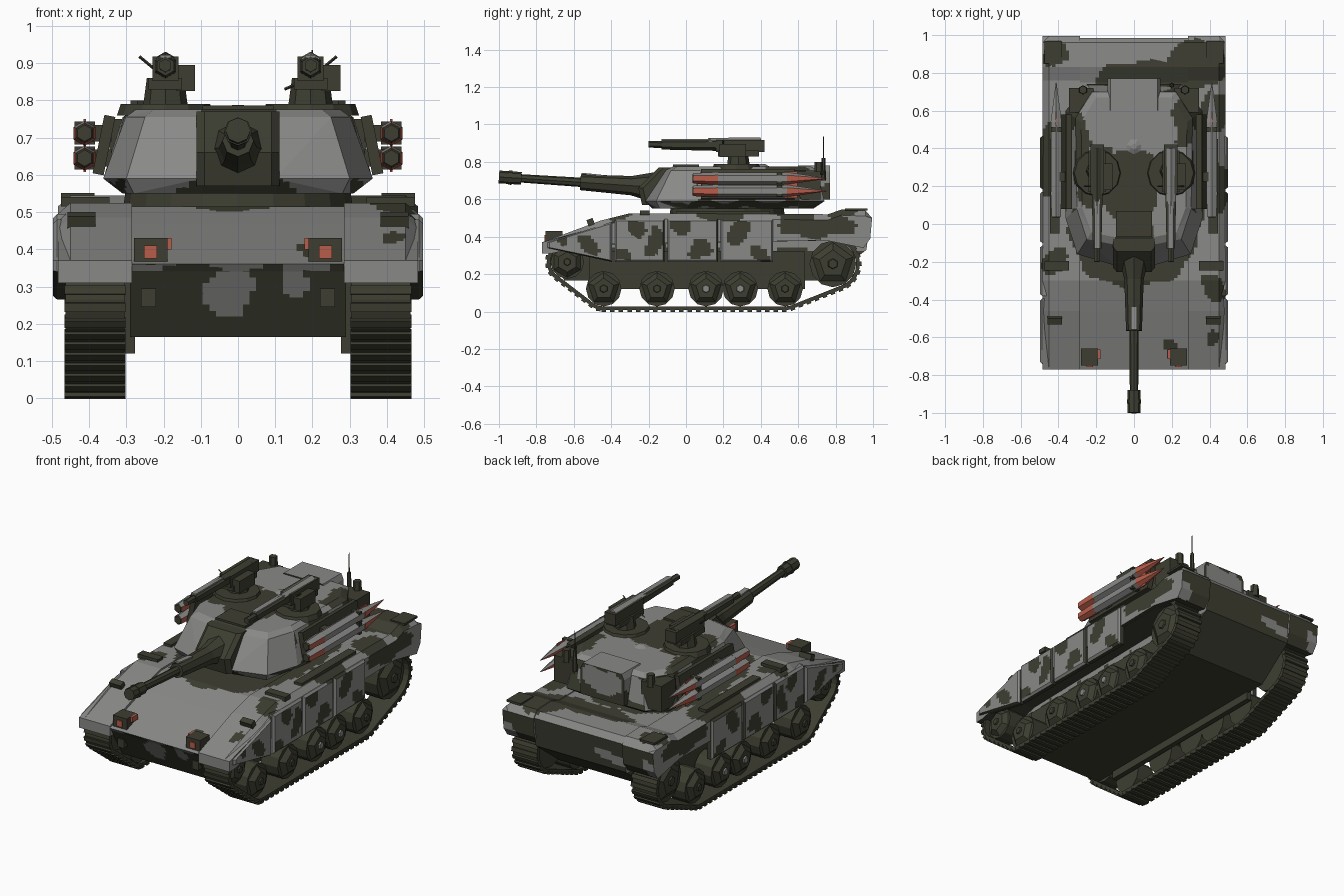
import bpy, bmesh, math
from mathutils import Vector, Matrix
from mathutils.geometry import convex_hull_2d

if "Cube" in bpy.data.objects:
    bpy.data.objects.remove(bpy.data.objects["Cube"])


def material(name, rgb):
    m = bpy.data.materials.new(name)
    m.diffuse_color = (*rgb, 1)
    m.use_nodes = True
    m.node_tree.nodes["Principled BSDF"].inputs["Base Color"].default_value = m.diffuse_color
    return m


GREY = material("camo grey", (0.25, 0.25, 0.245))
OLIVE = material("dark olive", (0.047, 0.048, 0.031))
RED = material("rust red", (0.48, 0.11, 0.07))
BOTH = [GREY, OLIVE]


def finish(name, bm, mats, paint=None, step=0.018):
    bmesh.ops.recalc_face_normals(bm, faces=bm.faces)
    if paint:  # slice into small cells, then choose the colour per cell
        bmesh.ops.triangulate(bm, faces=bm.faces)
        for axis in range(3):
            lo = min(v.co[axis] for v in bm.verts)
            hi = max(v.co[axis] for v in bm.verts)
            no = Vector([float(i == axis) for i in range(3)])
            for k in range(1, int((hi - lo) / step) + 1):
                bmesh.ops.bisect_plane(bm, geom=bm.verts[:] + bm.edges[:] + bm.faces[:],
                                       plane_co=no * (lo + k * step - 0.003), plane_no=no)
        for f in bm.faces:
            f.material_index = int(paint(f.calc_center_median(), f.normal))
    me = bpy.data.meshes.new(name)
    bm.to_mesh(me)
    bm.free()
    for m in mats:
        me.materials.append(m)
    ob = bpy.data.objects.new(name, me)
    bpy.context.collection.objects.link(ob)
    return ob


def loft(name, rings, mats, paint=None):
    bm = bmesh.new()
    vs = [[bm.verts.new(p) for p in r] for r in rings]
    n = len(rings[0])
    for a, b in zip(vs, vs[1:]):
        for i in range(n):
            bm.faces.new((a[i], a[(i + 1) % n], b[(i + 1) % n], b[i]))
    bm.faces.new(vs[0])
    bm.faces.new(vs[-1])
    return finish(name, bm, mats, paint)


def box(name, c, size, mat, tilt=0, axis='X'):
    bm = bmesh.new()
    bmesh.ops.create_cube(bm, size=1, matrix=Matrix.Translation(c) @ Matrix.Rotation(tilt, 4, axis)
                          @ Matrix.Diagonal((*size, 1)))
    return finish(name, bm, [mat])


def cyl(name, a, b, r0, r1, mat, sides=8, grey_top=False):
    a, b = Vector(a), Vector(b)
    d = b - a
    bm = bmesh.new()
    bmesh.ops.create_cone(bm, cap_ends=True, segments=sides, radius1=r0, radius2=r1, depth=d.length,
                          matrix=Matrix.Translation((a + b) / 2) @ d.to_track_quat('Z', 'Y').to_matrix().to_4x4())
    for f in bm.faces:
        f.material_index = int(grey_top and f.normal.z > 0.7)
    return finish(name, bm, [mat, GREY] if grey_top else [mat])


def blob(u, v, spots):
    u += 0.012 * math.sin(31 * v + 9 * u)
    v += 0.012 * math.sin(27 * u + 2)
    return any(abs((u - a) / ra) ** 2.6 + abs((v - b) / rb) ** 2.6 < 1 for a, b, ra, rb in spots)


def camo(top, side, front_grey=(), rear_grey=()):
    def rule(p, n):
        if n.z < -0.8:
            return True
        if n.z > 0.4:
            return blob(p.x, p.y, top)
        if abs(n.x) > 0.6:
            return blob(p.y, p.z, side)
        return not blob(p.x, p.z, front_grey if n.y < 0 else rear_grey)
    return rule


TOP = [(0, 0.17, 0.36, 0.5), (0.1, 0.77, 0.3, 0.09), (0.33, 0.85, 0.16, 0.12), (-0.42, 0.9, 0.07, 0.06),
       (0.42, -0.33, 0.06, 0.07), (0.41, -0.6, 0.03, 0.04), (-0.42, -0.2, 0.06, 0.07), (-0.43, 0.35, 0.08, 0.2),
       (0.44, 0.2, 0.07, 0.13), (0.43, 0.6, 0.08, 0.1), (0.2, -0.66, 0.04, 0.06)]
SIDE = [(-0.52, 0.36, 0.055, 0.05), (-0.66, 0.38, 0.03, 0.03), (-0.27, 0.45, 0.05, 0.045), (-0.17, 0.37, 0.04, 0.08),
        (-0.34, 0.3, 0.05, 0.03), (-0.02, 0.46, 0.05, 0.04), (0.07, 0.33, 0.06, 0.05), (0.28, 0.42, 0.05, 0.07),
        (0.4, 0.31, 0.05, 0.04), (0.7, 0.452, 0.21, 0.055)]

# Central hull
hull = [(-0.77, 0.36), (-0.46, 0.465), (-0.3, 0.515), (0.75, 0.515), (0.83, 0.54), (0.96, 0.535), (0.985, 0.5),
        (0.965, 0.33), (0.75, 0.165), (-0.65, 0.165), (-0.755, 0.34)]
loft("hull", [[(x, y, z) for y, z in hull] for x in (-0.29, 0.29)], BOTH,
     camo(TOP, [(0, 0.2, 2, 0.14)], [(-0.02, 0.29, 0.06, 0.06), (0.14, 0.31, 0.035, 0.04), (0, 0.36, 0.3, 0.008)],
          [(-0.2, 0.4, 0.1, 0.03)]))
cyl("turret_ring", (0, 0.22, 0.5), (0, 0.22, 0.57), 0.31, 0.3, OLIVE, 20)

# Running gear data: y, z, radius
wheels = [(-0.635, 0.265, 0.09)] + [(y, 0.122, 0.095) for y in (-0.44, -0.155, 0.107, 0.29, 0.53)] + [(0.785, 0.255, 0.125)]
pts = [Vector((y + (r + 0.02) * math.cos(t * math.pi / 12), z + (r + 0.02) * math.sin(t * math.pi / 12)))
       for y, z, r in wheels for t in range(24)]
belt = [pts[i] for i in convex_hull_2d(pts)]
middle = Vector((0.05, 0.22))
inner = []
for p, q, r in zip(belt[-1:] + belt[:-1], belt, belt[1:] + belt[:1]):
    t = ((q - p).normalized() + (r - q).normalized()).normalized()
    n = Vector((t.y, -t.x))
    inner.append(q - 0.02 * (n if n.dot(q - middle) > 0 else -n))

for s in (1, -1):
    tag = "right" if s > 0 else "left"
    # Fender with chamfered outer edge
    prof = [(-0.77, 0.31), (-0.77, 0.37), (-0.46, 0.485), (-0.3, 0.525), (0.76, 0.52), (0.83, 0.545), (0.96, 0.54),
            (0.995, 0.5), (0.985, 0.39), (0.95, 0.34), (0.75, 0.38), (-0.5, 0.36), (-0.72, 0.31)]
    low = [(y, z - 0.03 if 1 < i < 7 else z) for i, (y, z) in enumerate(prof)]
    loft("fender_" + tag, [[(s * x, y, z) for y, z in p] for x, p in ((0.285, prof), (0.45, prof), (0.484, low))],
         BOTH, camo(TOP, SIDE, [(s * 0.39, 0.34, 0.2, 0.1)], [(s * 0.46, 0.4, 0.05, 0.05)]))
    # Side skirt panels
    for k, q in enumerate([[(-0.74, 0.34), (-0.395, 0.265), (-0.395, 0.48), (-0.74, 0.37)]] +
                          [[(a, 0.265), (b, 0.265), (b, 0.495), (a, 0.495)]
                           for a, b in ((-0.38, -0.115), (-0.1, 0.17), (0.185, 0.465))]):
        cy, cz = sum(p[0] for p in q) / 4, sum(p[1] for p in q) / 4
        inset = [(cy + (y - cy) * 0.94, cz + (z - cz) * 0.9) for y, z in q]
        loft(f"skirt_{tag}_{k}", [[(s * x, y, z) for y, z in p] for x, p in ((0.462, q), (0.486, q), (0.497, inset))],
             BOTH, camo(TOP, SIDE, [(s * 0.48, 0.4, 0.1, 0.2)]))
    # Track belt: hollow loop with pads
    bm = bmesh.new()
    rows = [[bm.verts.new((s * x, *p)) for p in loop]
            for x, loop in ((0.305, belt), (0.463, belt), (0.463, inner), (0.305, inner))]
    for a, b in zip(rows, rows[1:] + rows[:1]):
        for i in range(len(a)):
            bm.faces.new((a[i - 1], a[i], b[i], b[i - 1]))
    carry = 0
    for p, q in zip(belt, belt[1:] + belt[:1]):
        d = q - p
        while carry < d.length:
            m = p + d.normalized() * carry
            bmesh.ops.create_cube(bm, size=1, matrix=Matrix.Translation((s * 0.384, m.x, m.y))
                                  @ Matrix.Rotation(math.atan2(d.y, d.x), 4, 'X') @ Matrix.Diagonal((0.164, 0.024, 0.017, 1)))
            carry += 0.046
        carry -= d.length
    finish("track_" + tag, bm, [OLIVE])
    # Wheels with rim, dish and hub
    for k, (y, z, r) in enumerate(wheels):
        cyl(f"wheel_{tag}_{k}", (s * 0.32, y, z), (s * 0.43, y, z), r, r, OLIVE, 12)
        cyl(f"wheel_dish_{tag}_{k}", (s * 0.43, y, z), (s * 0.455, y, z), r * 0.92, r * 0.6, OLIVE, 5 if k else 6)
        cyl(f"wheel_hub_{tag}_{k}", (s * 0.45, y, z), (s * 0.463, y, z), r * 0.25, r * 0.2, GREY if k in (3, 4) else OLIVE, 6)
    box("suspension_beam_" + tag, (s * 0.292, 0.06, 0.22), (0.03, 1.15, 0.2), OLIVE)
    # Headlights and nose fittings
    box("headlight_" + tag, (s * 0.235, -0.705, 0.395), (0.09, 0.09, 0.07), OLIVE)
    box("headlight_lens_" + tag, (s * 0.235, -0.752, 0.393), (0.035, 0.008, 0.035), RED)
    box("marker_light_" + tag, (s * 0.186, -0.69, 0.415), (0.016, 0.05, 0.03), RED)
    box("tow_hook_" + tag, (s * 0.24, -0.71, 0.27), (0.04, 0.05, 0.05), OLIVE)
    # Fender fittings
    box("fender_step_" + tag, (s * 0.42, -0.51, 0.478), (0.075, 0.035, 0.035), OLIVE, 0.35)
    box("fender_bin_" + tag, (s * 0.41, -0.22, 0.528), (0.13, 0.05, 0.025), OLIVE)
    box("fender_rail_" + tag, (s * 0.42, 0.2, 0.528), (0.05, 0.5, 0.02), OLIVE)
    box("rear_lamp_box_" + tag, (s * 0.43, 0.91, 0.545), (0.09, 0.12, 0.012), OLIVE)

    # Side missiles in a pair
    for k, z in enumerate((0.712, 0.645)):
        def at(y):
            return (s * 0.412, y, z)
        n = f"missile_{tag}_{k}_"
        cyl(n + "cap", at(0.034), at(0.042), 0.022, 0.028, OLIVE, 6)
        cyl(n + "base", at(0.04), at(0.17), 0.028, 0.034, RED, 6, True)
        cyl(n + "body", at(0.17), at(0.54), 0.032, 0.032, GREY, 6)
        cyl(n + "nose", at(0.54), at(0.75), 0.034, 0.002, RED, 6, True)
        box(n + "fin", at(0.56), (0.006, 0.07, 0.075), RED)
        box(n + "collar", at(0.5), (0.055, 0.025, 0.062), OLIVE)
        box(n + "clamp", (s * 0.38, 0.25, z), (0.08, 0.05, 0.045), OLIVE)
    box("missile_rack_" + tag, (s * 0.36, 0.33, 0.68), (0.03, 0.5, 0.16), OLIVE, -s * 0.2, 'Y')

    # Turret rear bins and posts
    box("turret_rear_bin_" + tag, (s * 0.28, 0.655, 0.675), (0.13, 0.13, 0.15), OLIVE)
    cyl("rear_post_" + tag, (s * 0.27, 0.71, 0.73), (s * 0.27, 0.71, 0.8), 0.025, 0.022, OLIVE, 6)

    # Roof hatch and machine gun
    x = s * 0.195
    cyl("hatch_ring_" + tag, (x, 0.27, 0.76), (x, 0.27, 0.79), 0.13, 0.12, OLIVE, 12)
    cyl("gun_pedestal_" + tag, (x, 0.28, 0.785), (x, 0.28, 0.86), 0.06, 0.05, OLIVE, 8)
    box("gun_cradle_" + tag, (x, 0.28, 0.845), (0.09, 0.22, 0.03), OLIVE)
    box("gun_receiver_" + tag, (x, 0.29, 0.885), (0.07, 0.26, 0.065), OLIVE)
    cyl("gun_receiver_top_" + tag, (x, 0.12, 0.9), (x, 0.4, 0.905), 0.028, 0.026, GREY if s > 0 else OLIVE, 6)
    cyl("gun_jacket_" + tag, (x, 0.17, 0.892), (x, -0.13, 0.892), 0.033, 0.026, OLIVE, 6)
    cyl("gun_muzzle_" + tag, (x, -0.12, 0.893), (x, -0.2, 0.894), 0.018, 0.018, OLIVE, 6)
    box("gun_top_cover_" + tag, (x, 0.0, 0.918), (0.03, 0.26, 0.008), GREY)
    box("ammo_box_" + tag, (x + 0.055, 0.25, 0.86), (0.05, 0.14, 0.07), OLIVE)
    for d in (1, -1):
        cyl(f"gun_handle_{tag}_{d}", (x, 0.2, 0.86), (x + d * 0.07, 0.2, 0.918 if d == s else 0.83), 0.004, 0.004, OLIVE, 4)

# Turret shell
levels = [(0.55, [(0.1, -0.18), (0.28, -0.14), (0.31, 0.0), (0.31, 0.6), (0.2, 0.68)]),
          (0.59, [(0.1, -0.22), (0.3, -0.16), (0.362, 0.03), (0.362, 0.6), (0.25, 0.74)]),
          (0.755, [(0.1, -0.11), (0.25, -0.08), (0.302, 0.08), (0.31, 0.56), (0.22, 0.7)]),
          (0.775, [(0.1, -0.07), (0.225, -0.045), (0.275, 0.09), (0.28, 0.54), (0.2, 0.67)])]
loft("turret", [[(x, y, z) for x, y in h] + [(-x, y, z) for x, y in reversed(h)] for z, h in levels], BOTH,
     camo([(-0.02, 0.2, 0.14, 0.2), (0.27, 0.55, 0.06, 0.14), (-0.29, 0.4, 0.05, 0.2), (-0.2, 0.25, 0.1, 0.16),
           (0.0, 0.0, 0.1, 0.3)],
          [(0.35, 0.57, 0.5, 0.02), (0.04, 0.71, 0.04, 0.05), (0.3, 0.75, 0.1, 0.04), (0.58, 0.68, 0.07, 0.09)],
          [(-0.24, 0.67, 0.14, 0.13), (0.24, 0.67, 0.14, 0.13)], [(-0.05, 0.68, 0.24, 0.07)]))
loft("turret_rear_bustle", [[(x, 0.6, z), (x, 0.77, z), (-x, 0.77, z), (-x, 0.6, z)]
                            for x, z in ((0.14, 0.6), (0.14, 0.75), (0.125, 0.782))], BOTH,
     camo([], [(0.7, 0.62, 0.1, 0.06)], (), [(0, 0.71, 0.12, 0.07)]))
cyl("roof_vent", (0, 0.41, 0.765), (0, 0.41, 0.788), 0.06, 0.015, GREY, 7)
box("roof_front_plate", (0, 0.0, 0.776), (0.19, 0.14, 0.02), OLIVE)

# Mantlet and main gun, slightly raised
loft("mantlet", [[(x, yb, 0.57), (x, yb - 0.02, 0.66), (x, yb + 0.09, 0.77), (x, 0.1, 0.77), (x, 0.1, 0.57)]
                 for x, yb in ((-0.112, -0.21), (-0.09, -0.235), (0.09, -0.235), (0.112, -0.21))], [OLIVE])


def bore(y):
    return (0, y, 0.667 - 0.066 * (y + 0.2))


for name, y0, y1, r0, r1 in (("gun_collar", -0.15, -0.3, 0.085, 0.05), ("gun_sleeve", -0.28, -0.565, 0.052, 0.042),
                             ("gun_barrel", -0.55, -0.91, 0.025, 0.022), ("muzzle_brake", -0.88, -1.0, 0.034, 0.034),
                             ("muzzle_ring", -0.93, -0.95, 0.038, 0.038)):
    cyl(name, bore(y0), bore(y1), r0, r1, OLIVE)
box("sleeve_camo_plate", (0, -0.5, 0.732), (0.03, 0.12, 0.008), GREY, -0.1)

# Antenna
cyl("antenna_base", (0.2, 0.735, 0.7), (0.2, 0.735, 0.82), 0.014, 0.01, OLIVE, 6)
cyl("antenna_rod", (0.2, 0.735, 0.81), (0.2, 0.735, 0.935), 0.004, 0.002, OLIVE, 5)
